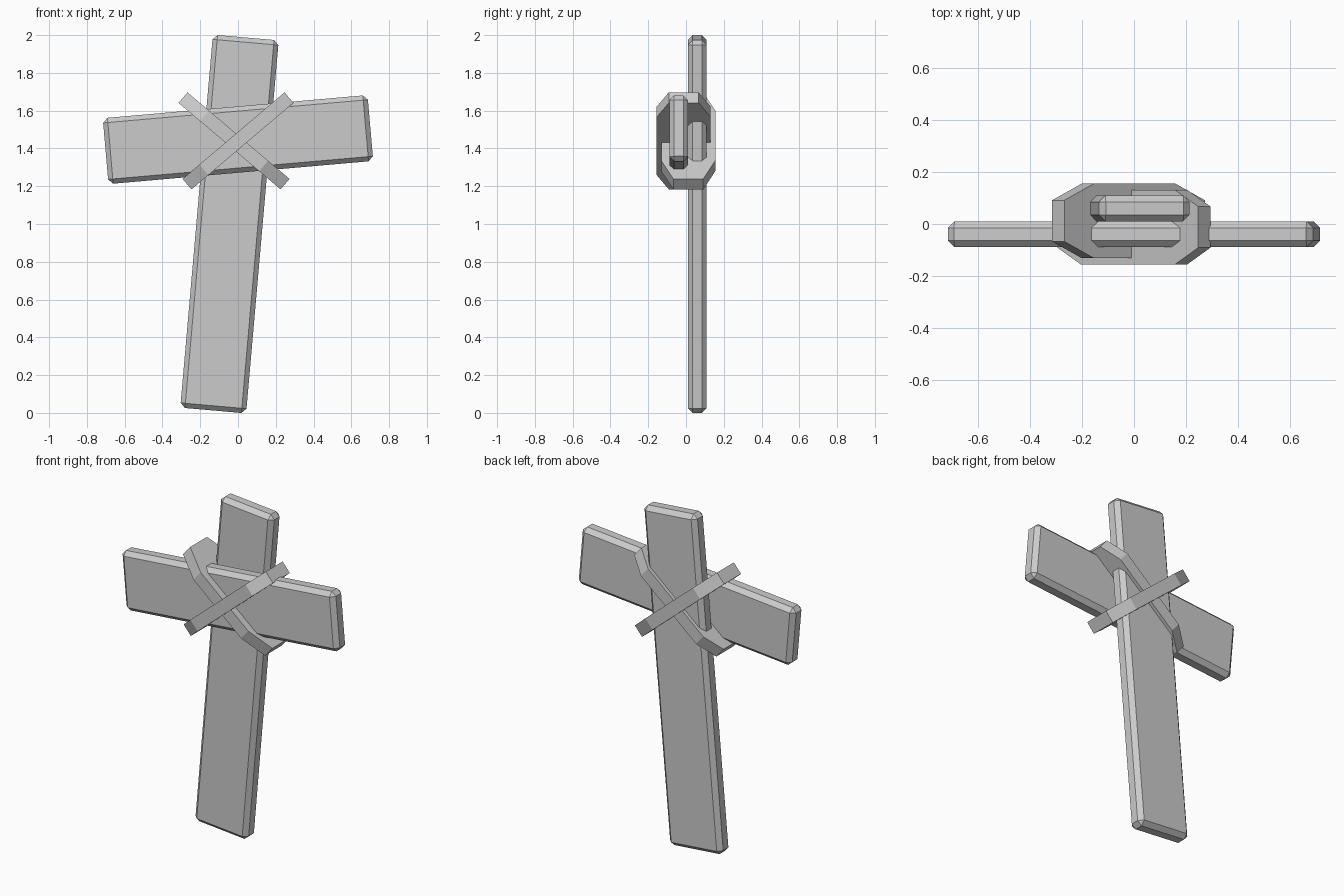
import bpy, bmesh
from math import radians

if "Cube" in bpy.data.objects:
    bpy.data.objects.remove(bpy.data.objects["Cube"])


def finish(bm, name, loc, tilt):
    bmesh.ops.recalc_face_normals(bm, faces=bm.faces)
    mesh = bpy.data.meshes.new(name)
    bm.to_mesh(mesh)
    bm.free()
    ob = bpy.data.objects.new(name, mesh)
    ob.location = loc
    ob.rotation_euler = (0, radians(tilt), 0)
    bpy.context.collection.objects.link(ob)
    return ob


def plank(name, size, loc, tilt, bevel=0.025):
    """Box with chamfered edges."""
    bm = bmesh.new()
    bmesh.ops.create_cube(bm, size=1)
    bmesh.ops.scale(bm, vec=size, verts=bm.verts)
    bmesh.ops.bevel(bm, geom=bm.edges[:], offset=bevel, segments=1,
                    affect='EDGES', profile=0.5)
    return finish(bm, name, loc, tilt)


def binding(name, flat, loc, tilt, end=0.354, depth=0.143, end_depth=0.079, width=0.073):
    """Eight-sided wrap profile extruded across its width."""
    quarter = [(end, end_depth), (flat, depth)]
    half = quarter + [(-u, y) for u, y in reversed(quarter)]
    profile = half + [(-u, -y) for u, y in half]
    bm = bmesh.new()
    face = bm.faces.new([bm.verts.new((u, y, -width / 2)) for u, y in profile])
    side = bmesh.ops.extrude_face_region(bm, geom=[face])
    verts = [g for g in side['geom'] if isinstance(g, bmesh.types.BMVert)]
    bmesh.ops.translate(bm, vec=(0, 0, width), verts=verts)
    return finish(bm, name, loc, tilt)


# two leaning boards
plank("upright_board", (0.35, 0.099, 1.982), (-0.045, 0.06, 1.0), 5)
plank("cross_board", (1.407, 0.099, 0.35), (0, -0.039, 1.447), -5)

# crossed lashings around the joint
binding("lashing_rising", 0.237, (0, -0.012, 1.44), -40.3)
binding("lashing_falling", 0.205, (-0.021, 0.012, 1.44), 40.3)
